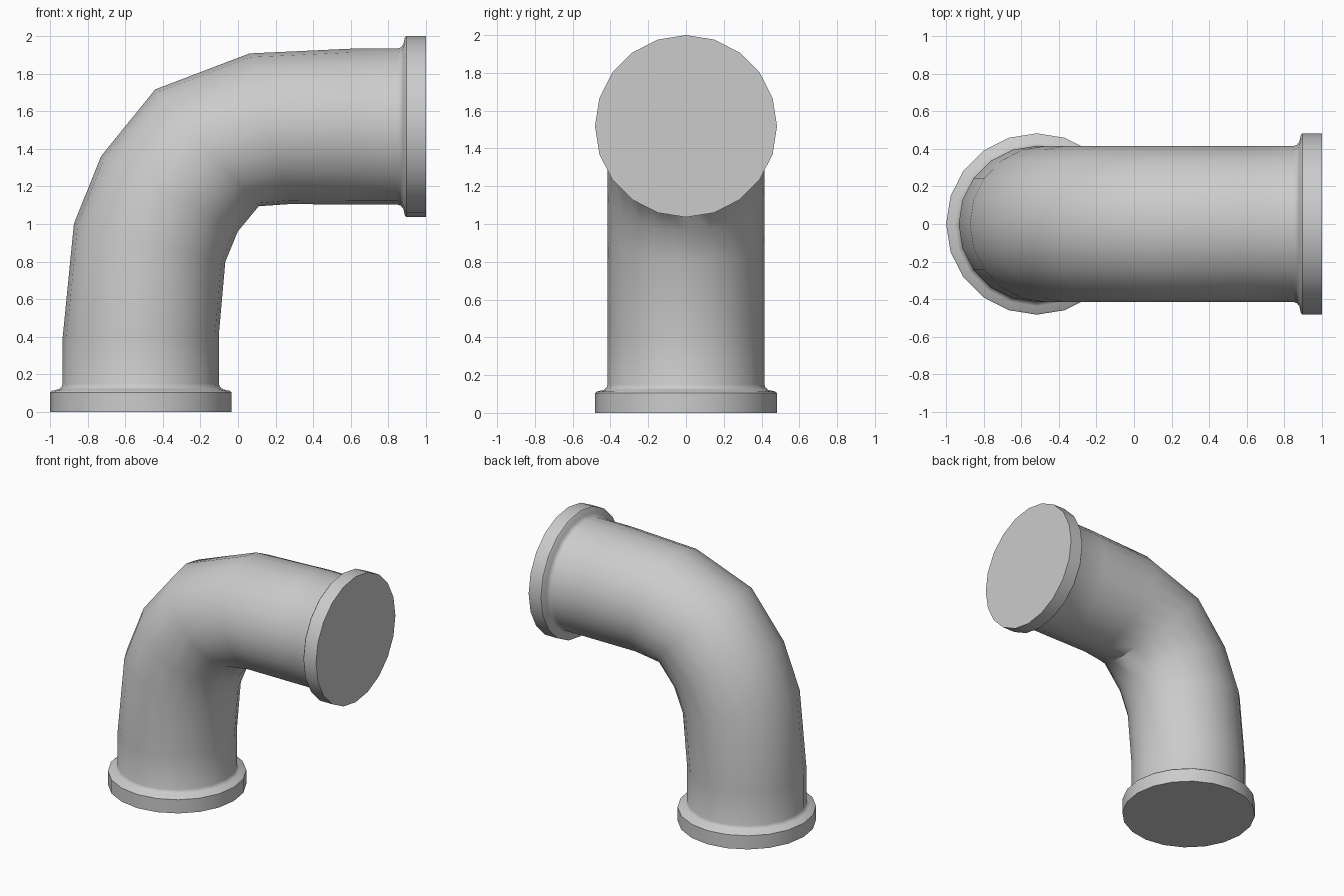
import bpy, bmesh, math
from mathutils import Vector

if "Cube" in bpy.data.objects:
    bpy.data.objects.remove(bpy.data.objects["Cube"])

SIDES = 20
X0, Z1, R, RF = -0.517, 1.518, 0.415, 0.482

# flange profile: (radius, distance from the open end)
flange = [(RF, 0), (RF, 0.105), (0.473, 0.113), (0.437, 0.121), (0.421, 0.134), (R, 0.15)]

# bend stations on the centre line: outer and inner points (x, z)
bend = [((-0.932, 0.40), (-0.102, 0.41)),
        ((-0.87, 1.00), (-0.07, 0.80)),
        ((-0.73, 1.36), (0.00, 0.96)),
        ((-0.44, 1.715), (0.11, 1.095)),
        ((0.06, 1.91), (0.28, 1.103)),
        ((0.62, 1.933), (0.62, 1.103))]

# every ring as (centre, outward vector scaled to the radius)
rings = [(Vector((X0, 0, d)), Vector((-r, 0, 0))) for r, d in flange]
for o, i in bend:
    o, i = Vector((o[0], 0, o[1])), Vector((i[0], 0, i[1]))
    rings.append(((o + i) / 2, (o - i).normalized() * R))
rings += [(Vector((1 - d, 0, Z1)), Vector((0, 0, r))) for r, d in reversed(flange)]

# pipe elbow: loft the rings and cap both ends
bm = bmesh.new()
loops = []
for c, u in rings:
    v = Vector((0, u.length, 0))
    loops.append([bm.verts.new(c + u * math.cos(a) + v * math.sin(a))
                  for a in (2 * math.pi * k / SIDES for k in range(SIDES))])
for a, b in zip(loops, loops[1:]):
    for k in range(SIDES):
        n = (k + 1) % SIDES
        bm.faces.new((a[k], a[n], b[n], b[k]))
bm.faces.new(loops[0])
bm.faces.new(loops[-1])
bmesh.ops.recalc_face_normals(bm, faces=bm.faces)

mesh = bpy.data.meshes.new("pipe_elbow")
bm.to_mesh(mesh)
bm.free()
obj = bpy.data.objects.new("pipe_elbow", mesh)
bpy.context.collection.objects.link(obj)
bpy.context.view_layer.objects.active = obj
obj.select_set(True)
bpy.ops.object.shade_smooth_by_angle(angle=math.radians(40))
